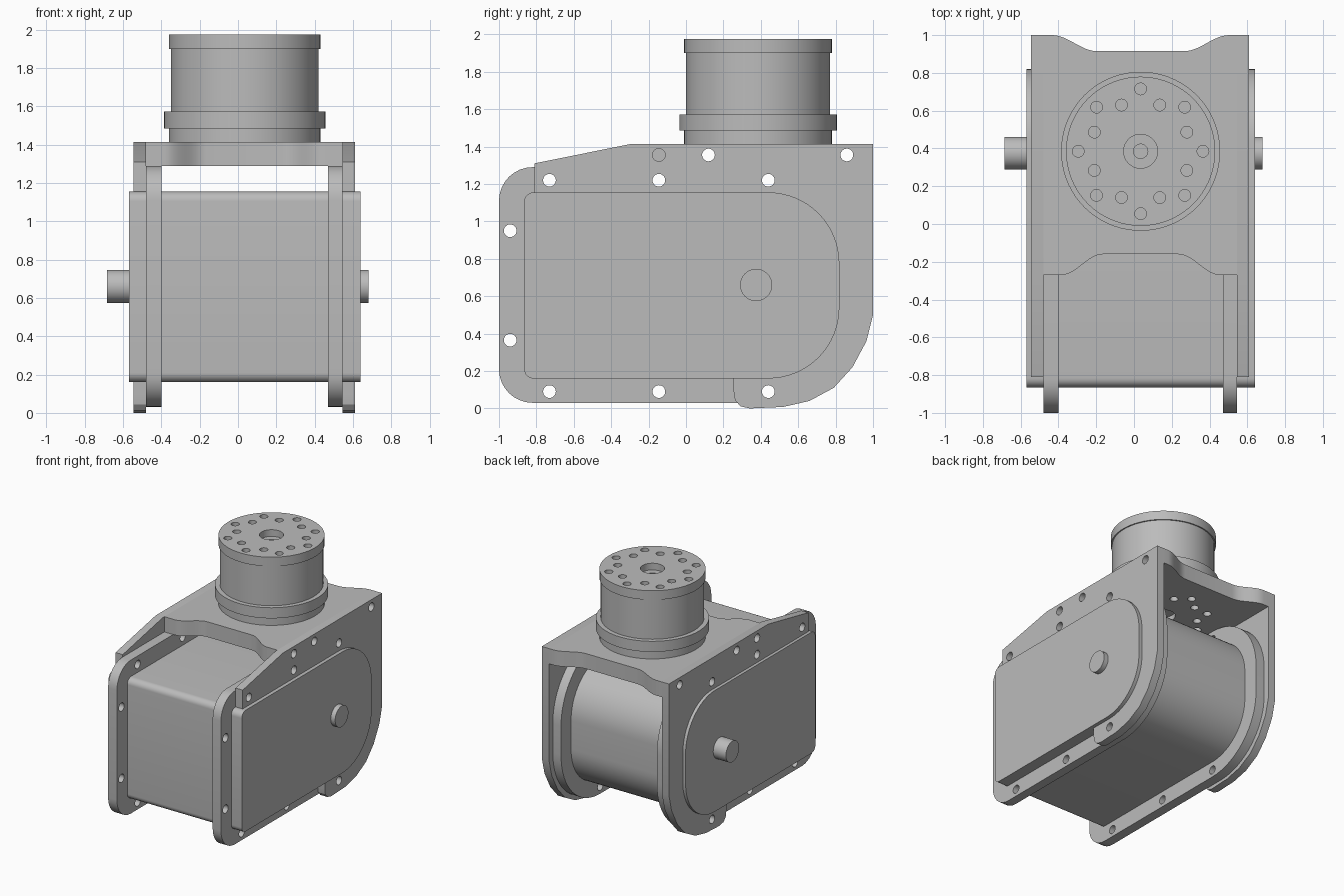
import bpy, bmesh, math
from mathutils import Vector, Matrix

cube = bpy.data.objects.get("Cube")
if cube:
    bpy.data.objects.remove(cube, do_unlink=True)

GREY = (0.5, 0.5, 0.5, 1.0)
mat = bpy.data.materials.new("machined grey")
mat.use_nodes = True
mat.diffuse_color = GREY
mat.node_tree.nodes["Principled BSDF"].inputs["Base Color"].default_value = GREY


def finish(name, bm):
    bmesh.ops.recalc_face_normals(bm, faces=bm.faces)
    me = bpy.data.meshes.new(name)
    bm.to_mesh(me)
    bm.free()
    me.materials.append(mat)
    ob = bpy.data.objects.new(name, me)
    bpy.context.collection.objects.link(ob)
    return ob


def prism(name, pts, axis, lo, hi):
    """Extrude a 2D outline along x (points are y,z) or z (points are x,y)."""
    bm = bmesh.new()
    place = (lambda a, b: (lo, a, b)) if axis == "x" else (lambda a, b: (a, b, lo))
    face = bm.faces.new([bm.verts.new(place(a, b)) for a, b in pts])
    out = bmesh.ops.extrude_face_region(bm, geom=[face])
    move = Vector((hi - lo, 0, 0)) if axis == "x" else Vector((0, 0, hi - lo))
    bmesh.ops.translate(bm, vec=move, verts=[v for v in out["geom"] if isinstance(v, bmesh.types.BMVert)])
    return finish(name, bm)


def rounded(a0, a1, b0, b1, r_front, r_back):
    """Rectangle with separate front and back corner radii."""
    pts = []
    corners = [(a1, b1, -1, -1, r_back, 0), (a0, b1, 1, -1, r_front, 90),
               (a0, b0, 1, 1, r_front, 180), (a1, b0, -1, 1, r_back, 270)]
    for a, b, sa, sb, r, start in corners:
        n = 16 if r > 0.3 else 8
        for i in range(n + 1):
            t = math.radians(start + 90 * i / n)
            pts.append((a + sa * r + r * math.cos(t), b + sb * r + r * math.sin(t)))
    return pts


def circle(a, b, r, n=24):
    return [(a + r * math.cos(2 * math.pi * i / n), b + r * math.sin(2 * math.pi * i / n)) for i in range(n)]


def drill(targets, a, b, r, axis, lo, hi):
    holes.append((targets, circle(a, b, r), axis, lo, hi))


def cut(target, specs):
    """Subtract a set of separate round holes, then remove the cutter."""
    bm = bmesh.new()
    for pts, axis, lo, hi in specs:
        tmp = prism("cutter_part", pts, axis, lo, hi)
        bm.from_mesh(tmp.data)
        bpy.data.objects.remove(tmp, do_unlink=True)
    cutter = finish("hole_cutter", bm)
    cutter.hide_render = True
    mod = target.modifiers.new("holes", "BOOLEAN")
    mod.operation, mod.solver, mod.object = "DIFFERENCE", "EXACT", cutter
    bpy.context.view_layer.objects.active = target
    bpy.ops.object.modifier_apply(modifier=mod.name)
    bpy.data.objects.remove(cutter, do_unlink=True)


# Housing with a broad rounded back
housing = prism("housing", rounded(-0.865, 0.82, 0.16, 1.155, 0.05, 0.38), "x", -0.57, 0.64)

# Shaft stubs on both sides
shafts = [prism("right_shaft", circle(0.375, 0.66, 0.086, 40), "x", -0.685, -0.5),
          prism("left_shaft", circle(0.375, 0.66, 0.086, 40), "x", 0.5, 0.68)]

# Flange plates around the housing
flange = rounded(-1.0, 0.95, 0.03, 1.29, 0.18, 0.51)
flanges = [prism("right_flange", flange, "x", -0.48, -0.40),
           prism("left_flange", flange, "x", 0.47, 0.545)]

# Bracket cheeks outside the flanges
cheek = [(-0.81, 1.1), (-0.81, 1.31), (-0.29, 1.415), (1.0, 1.415), (1.0, 0.5), (0.965, 0.36),
         (0.89, 0.22), (0.79, 0.11), (0.66, 0.04), (0.52, 0.008), (0.34, 0.0), (0.29, 0.012),
         (0.262, 0.045), (0.255, 0.09), (0.255, 1.1)]
cheeks = [prism("right_cheek", cheek, "x", -0.545, -0.48),
          prism("left_cheek", cheek, "x", 0.545, 0.61)]

# Bridge plate with scooped front and back edges
CX, CY = 0.035, 0.385


def scoop(y_side, y_mid, inner, outer):
    half = [(inner + (outer - inner) * i / 12,
             y_mid + (y_side - y_mid) * (1 - math.cos(math.pi * i / 12)) / 2) for i in range(13)]
    return ([(-0.48, y_side)] + [(CX - d, y) for d, y in reversed(half)]
            + [(CX + d, y) for d, y in half] + [(0.545, y_side)])


bridge = prism("bridge_plate", scoop(-0.27, -0.16, 0.2, 0.42) + scoop(1.0, 0.915, 0.23, 0.47)[::-1],
               "z", 1.29, 1.415)

# Turned output turret
profile = [(0, 1.4), (0.395, 1.4), (0.395, 1.485), (0.421, 1.485), (0.421, 1.572), (0.385, 1.572),
           (0.385, 1.9), (0.395, 1.9), (0.395, 1.975), (0, 1.975)]
bm = bmesh.new()
verts = [bm.verts.new((r, 0, z)) for r, z in profile]
edges = [bm.edges.new(p) for p in zip(verts, verts[1:])]
bmesh.ops.spin(bm, geom=verts + edges, cent=(0, 0, 0), axis=(0, 0, 1), angle=2 * math.pi, steps=72)
bmesh.ops.remove_doubles(bm, verts=bm.verts, dist=1e-4)
bmesh.ops.transform(bm, matrix=Matrix.Translation((CX, CY, 0)), verts=bm.verts)
turret = finish("output_turret", bm)

# Bolt circles in the turret face and the underside of the bridge
bolts = []
for i in range(8):
    for r, offset in ((0.33, 0), (0.265, 22.5)):
        t = math.radians(45 * i + offset)
        bolts.append((CX + r * math.cos(t), CY + r * math.sin(t)))
cut(turret, [(circle(x, y, 0.031), "z", 1.9, 2.05) for x, y in bolts]
    + [(circle(CX, CY, 0.09, 36), "z", 1.92, 2.05)])
cut(turret, [(circle(CX, CY, 0.038), "z", 1.85, 1.95)])
cut(bridge, [(circle(x, y, 0.031), "z", 1.2, 1.33) for x, y in bolts]
    + [(circle(CX, CY, 0.09, 36), "z", 1.2, 1.33)])

# Mounting holes through flanges and cheeks
side = [(y, z) for y in (-0.73, -0.145, 0.44) for z in (0.09, 1.22)] + [(-0.94, 0.95), (-0.94, 0.365)]
upper = [(0.12, 1.355), (0.86, 1.355)]
for ob in flanges:
    cut(ob, [(circle(y, z, 0.034), "x", -1, 1) for y, z in side])
for ob in cheeks:
    cut(ob, [(circle(y, z, 0.034), "x", -1, 1) for y, z in side[:6] + upper + [(-0.145, 1.355)]])
cut(bridge, [(circle(y, z, 0.034), "x", -1, 1) for y, z in upper])

# Smooth curved walls, keep sharp edges
bpy.ops.object.select_all(action="DESELECT")
for ob in [housing, bridge, turret] + shafts + flanges + cheeks:
    ob.select_set(True)
    bpy.context.view_layer.objects.active = ob
    bpy.ops.object.shade_smooth_by_angle(angle=math.radians(30))
    ob.select_set(False)
